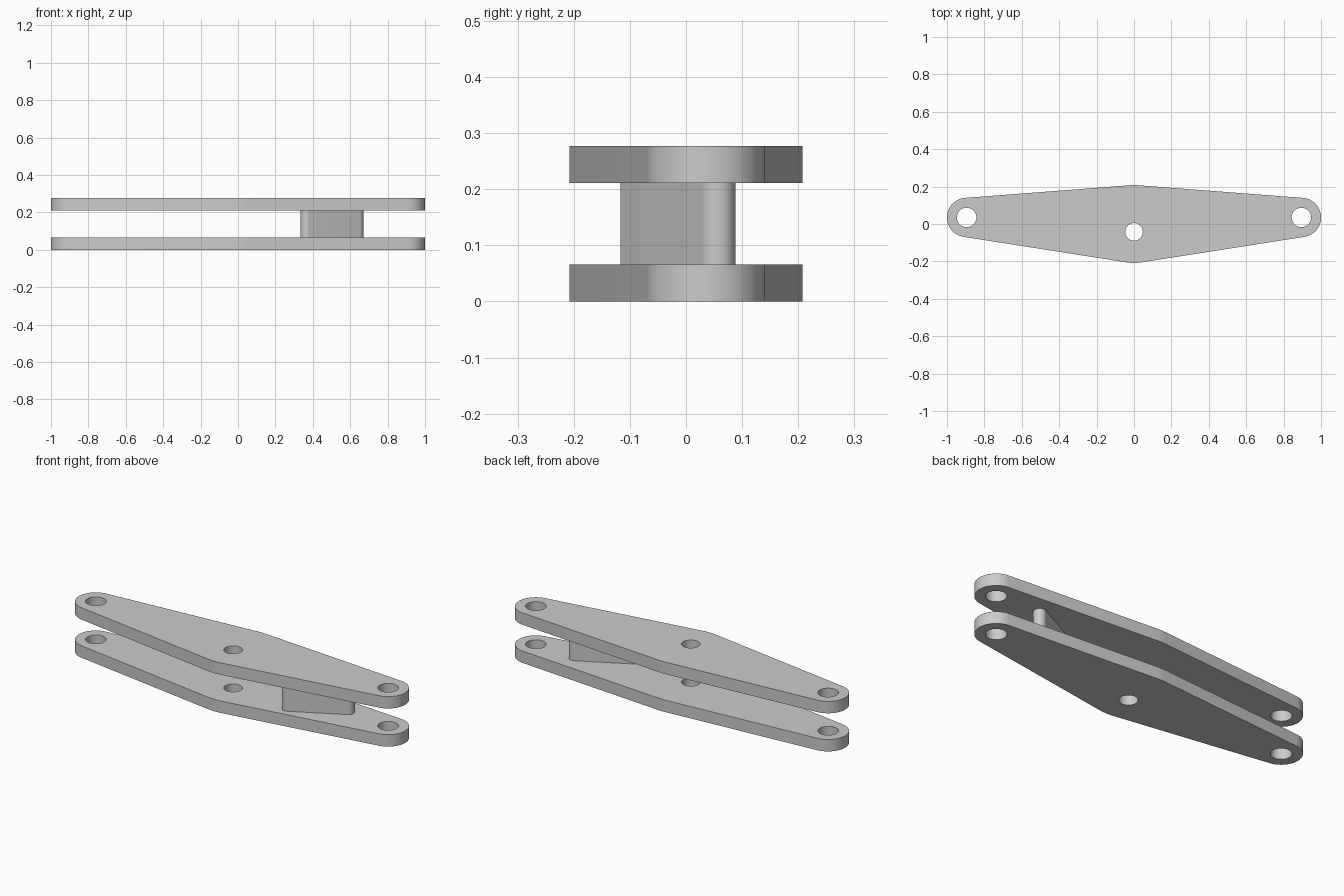
import bpy, bmesh
from math import cos, sin, pi, atan2, acos, hypot, radians

if "Cube" in bpy.data.objects:
    bpy.data.objects.remove(bpy.data.objects["Cube"])


def belt(circles, density=48):
    """Outline wrapped around circles (x, y, r) listed counter-clockwise."""
    n = len(circles)
    tangent = []
    for i in range(n):
        ax, ay, ar = circles[i]
        bx, by, br = circles[(i + 1) % n]
        dx, dy = bx - ax, by - ay
        tangent.append(atan2(dy, dx) - acos((ar - br) / hypot(dx, dy)))
    points = []
    for i, (x, y, r) in enumerate(circles):
        start = tangent[i - 1]
        sweep = (tangent[i] - start) % (2 * pi)
        steps = max(4, round(density * sweep / (2 * pi)))
        for k in range(steps + 1):
            a = start + sweep * k / steps
            points.append((x + r * cos(a), y + r * sin(a)))
    return points


def circle(x, y, r, n=40):
    return [(x + r * cos(2 * pi * k / n), y + r * sin(2 * pi * k / n)) for k in range(n)]


def extrude_profile(name, loops, z0, z1):
    """Solid from an outer loop plus hole loops."""
    bm = bmesh.new()
    for loop in loops:
        vs = [bm.verts.new((x, y, z0)) for x, y in loop]
        for i, v in enumerate(vs):
            bm.edges.new((v, vs[(i + 1) % len(vs)]))
    bmesh.ops.triangle_fill(bm, edges=bm.edges[:], use_beauty=True)
    out = bmesh.ops.extrude_face_region(bm, geom=bm.faces[:])
    top = [g for g in out["geom"] if isinstance(g, bmesh.types.BMVert)]
    bmesh.ops.translate(bm, verts=top, vec=(0, 0, z1 - z0))
    bmesh.ops.recalc_face_normals(bm, faces=bm.faces[:])
    mesh = bpy.data.meshes.new(name)
    bm.to_mesh(mesh)
    bm.free()
    obj = bpy.data.objects.new(name, mesh)
    bpy.context.collection.objects.link(obj)
    bpy.ops.object.select_all(action="DESELECT")
    obj.select_set(True)
    bpy.context.view_layer.objects.active = obj
    bpy.ops.object.shade_smooth_by_angle(angle=radians(30))
    return obj


# Plate profile: round ends, wide softly rounded middle, three pin holes
END_X, END_Y, MID_R, HALF_W = 0.895, 0.035, 0.265, 0.208
plate = [
    belt([(END_X, END_Y, 0.105), (0, HALF_W - MID_R, MID_R),
          (-END_X, END_Y, 0.105), (0, MID_R - HALF_W, MID_R)], 80),
    circle(END_X, END_Y, 0.052),
    circle(-END_X, END_Y, 0.052),
    circle(0, -0.042, 0.047),
]
THICK, HEIGHT = 0.066, 0.277
extrude_profile("lower_plate", plate, 0, THICK)
extrude_profile("upper_plate", plate, HEIGHT - THICK, HEIGHT)

# Slanted round-ended spacer joining the plates
spacer = [belt([(0.367, -0.085, 0.032), (0.638, 0.056, 0.032)])]
extrude_profile("spacer_bar", spacer, THICK, HEIGHT - THICK)
